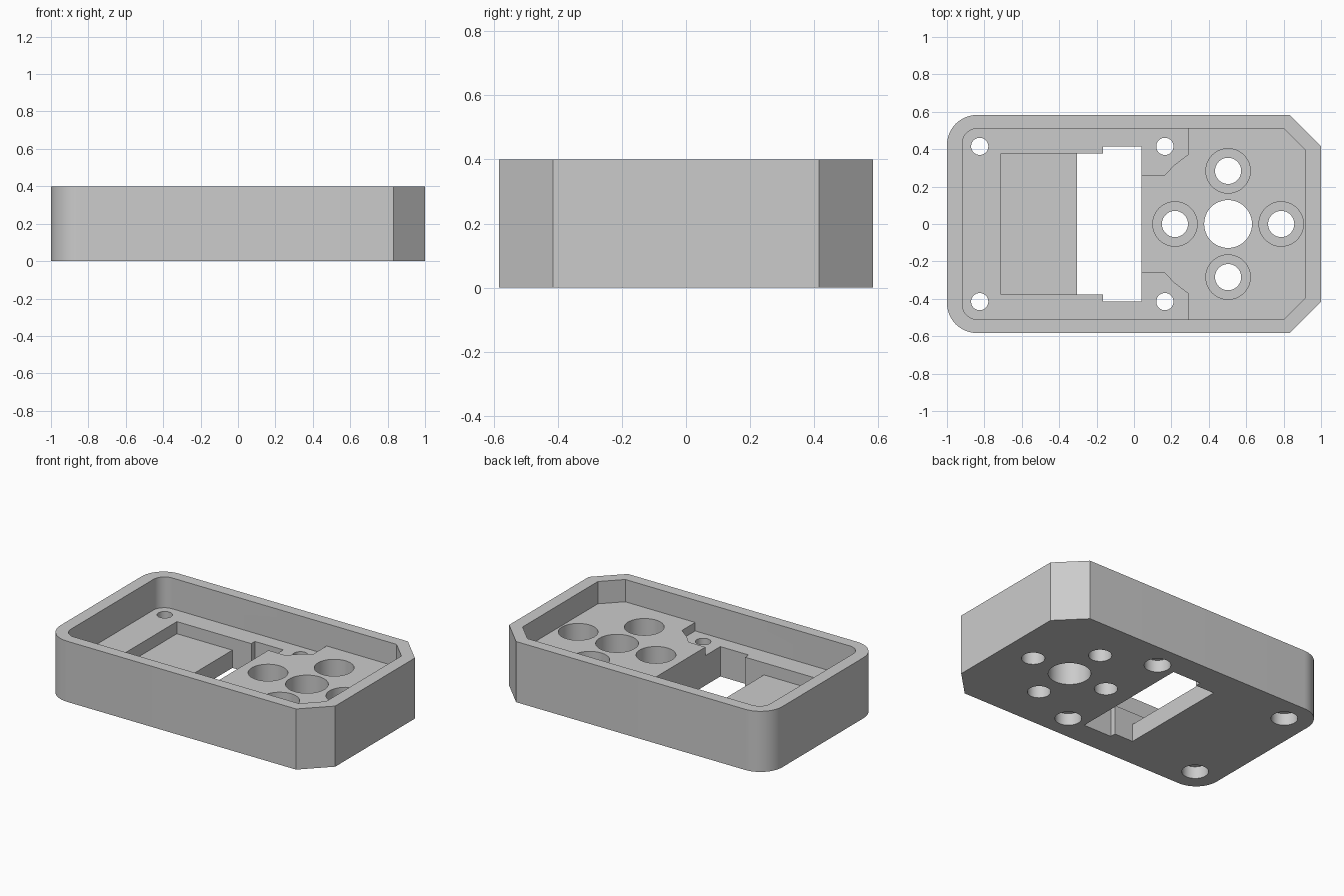
import bpy, bmesh
from math import sin, cos, pi, radians

cube = bpy.data.objects.get("Cube")
if cube:
    bpy.data.objects.remove(cube)

HEIGHT, DECK, FLOOR, POCKET = 0.4, 0.253, 0.197, 0.117

grey = bpy.data.materials.new("plain grey")
grey.use_nodes = True
grey.diffuse_color = (0.6, 0.6, 0.6, 1)
grey.node_tree.nodes["Principled BSDF"].inputs["Base Color"].default_value = (0.6, 0.6, 0.6, 1)


def prism(name, outline, z0, z1):
    """Upright solid from a counter-clockwise outline."""
    bm = bmesh.new()
    base = bm.faces.new([bm.verts.new((x, y, z0)) for x, y in outline])
    top = bmesh.ops.extrude_face_region(bm, geom=[base])["geom"]
    bmesh.ops.translate(bm, vec=(0, 0, z1 - z0),
                        verts=[v for v in top if isinstance(v, bmesh.types.BMVert)])
    bmesh.ops.recalc_face_normals(bm, faces=bm.faces)
    mesh = bpy.data.meshes.new(name)
    bm.to_mesh(mesh)
    bm.free()
    mesh.materials.append(grey)
    obj = bpy.data.objects.new(name, mesh)
    bpy.context.collection.objects.link(obj)
    return obj


def arc(x, y, r, a0, a1, steps):
    angles = [radians(a0 + (a1 - a0) * i / steps) for i in range(steps + 1)]
    return [(x + r * cos(a), y + r * sin(a)) for a in angles]


def mirrored(half):
    """Close a half outline (y > 0, running from +x to -x) across the x axis."""
    return half + [(x, -y) for x, y in reversed(half)]


def left_corner(x, y, r):
    return arc(x + r, y - r, r, 90, 180, 12)


def case_outline(x, y, r, chamfer):
    return mirrored([(x, y - chamfer), (x - chamfer, y)] + left_corner(-x, y, r))


def cut(body, outline, z0, z1):
    cutter = prism("cutter", outline, z0, z1)
    cutter.hide_render = True
    mod = body.modifiers.new("cut", "BOOLEAN")
    mod.operation, mod.solver, mod.object = "DIFFERENCE", "EXACT", cutter
    bpy.context.view_layer.objects.active = body
    bpy.ops.object.modifier_apply(modifier=mod.name)
    bpy.data.objects.remove(cutter)


def drill(body, x, y, r, z0, z1):
    cut(body, arc(x, y, r, 0, 352.5, 47), z0, z1)


# Outer shell
case = prism("case", case_outline(1, 0.583, 0.16, 0.168), 0, HEIGHT)

# Open tray above the raised deck
cut(case, case_outline(0.918, 0.51, 0.08, 0.118), DECK, 0.5)

# Lower floor on the left, wrapping round the front screw bosses
step = [(0.04, 0.26), (0.163, 0.26), (0.215, 0.315), (0.29, 0.372), (0.29, 0.51)]
cut(case, mirrored(step + left_corner(-0.918, 0.51, 0.08)), FLOOR, 0.3)

# Shallow pocket and the through window beside it
cut(case, mirrored([(-0.25, 0.377), (-0.71, 0.377)]), POCKET, 0.3)
cut(case, mirrored([(0.04, 0.415), (-0.167, 0.415), (-0.167, 0.377), (-0.305, 0.377)]), -0.1, 0.3)

# Large centre hole with four counterbored holes round it
drill(case, 0.503, 0, 0.128, -0.1, 0.5)
for dx, dy in ((1, 0), (-1, 0), (0, 1), (0, -1)):
    x, y = 0.503 + 0.284 * dx, 0.284 * dy
    drill(case, x, y, 0.07, -0.1, 0.5)
    drill(case, x, y, 0.119, POCKET, 0.5)

# Screw holes, counterbored from below
for x in (-0.825, 0.165):
    for y in (-0.415, 0.415):
        drill(case, x, y, 0.046, -0.1, 0.3)
        drill(case, x, y, 0.08, -0.1, 0.08)

# Smooth round walls, sharp edges elsewhere
bpy.ops.object.select_all(action="DESELECT")
case.select_set(True)
bpy.context.view_layer.objects.active = case
bpy.ops.object.shade_smooth_by_angle(angle=radians(25))
